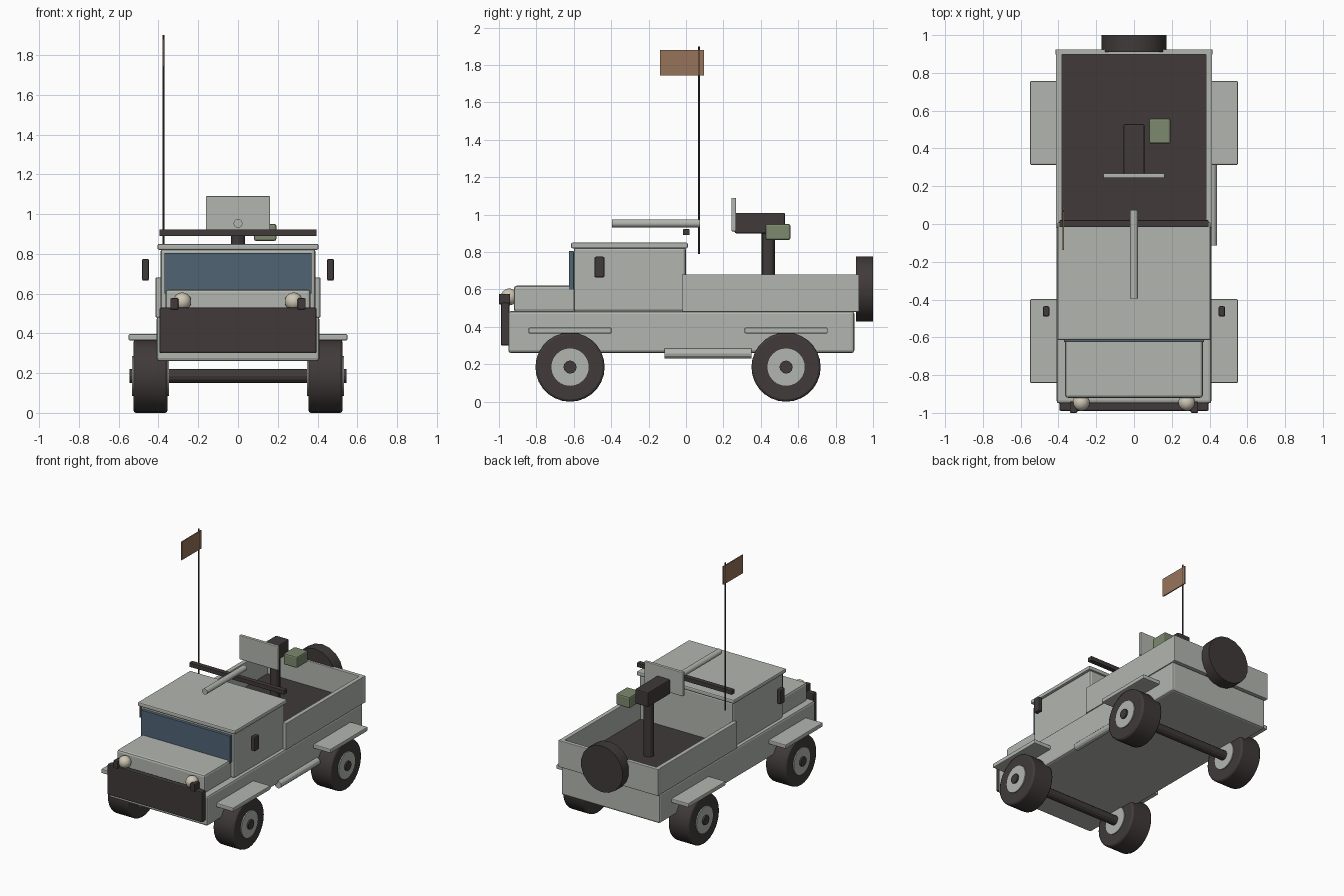
import bpy
from math import pi
from mathutils import Vector

old = bpy.data.objects.get("Cube")
if old:
    bpy.data.objects.remove(old, do_unlink=True)


def material(name, r, g, b):
    m = bpy.data.materials.new(name)
    m.use_nodes = True
    m.diffuse_color = (r, g, b, 1)
    m.node_tree.nodes["Principled BSDF"].inputs["Base Color"].default_value = (r, g, b, 1)
    return m


grey = material("pale grey paint", 0.45, 0.47, 0.43)
dark = material("dark rubber", 0.052, 0.042, 0.042)
blue = material("blue glass", 0.08, 0.125, 0.175)
green = material("olive green", 0.20, 0.25, 0.155)
brown = material("brown cloth", 0.31, 0.175, 0.105)
cream = material("cream lamp", 0.62, 0.57, 0.46)


def finish(name, mat, bevel=0.0):
    ob = bpy.context.object
    ob.name = name
    ob.data.materials.append(mat)
    if bevel:
        mod = ob.modifiers.new("soft edges", "BEVEL")
        mod.width = bevel
        mod.segments = 2
        mod.limit_method = "ANGLE"
    return ob


def box(name, mat, x, y, z, bevel=0.0):
    """Box from (min, max) pairs along each axis."""
    lo, hi = (Vector(c) for c in zip(x, y, z))
    bpy.ops.mesh.primitive_cube_add(size=1, location=(lo + hi) / 2)
    ob = bpy.context.object
    ob.scale = hi - lo
    bpy.ops.object.transform_apply(location=False, rotation=False, scale=True)
    return finish(name, mat, bevel)


def rod(name, mat, start, end, radius, sides=24, bevel=0.0):
    a, b = Vector(start), Vector(end)
    bpy.ops.mesh.primitive_cylinder_add(vertices=sides, radius=radius, depth=(b - a).length,
                                        location=(a + b) / 2)
    ob = bpy.context.object
    ob.rotation_euler = (b - a).to_track_quat("Z", "Y").to_euler()
    bpy.ops.object.shade_smooth_by_angle(angle=pi / 7)
    return finish(name, mat, bevel)


# Body, bonnet, cab and roof
box("lower_body", grey, (-0.41, 0.41), (-0.95, 0.90), (0.26, 0.485), 0.015)
box("bonnet", grey, (-0.365, 0.365), (-0.92, -0.59), (0.48, 0.62), 0.015)
box("cab", grey, (-0.39, 0.39), (-0.60, 0), (0.48, 0.825), 0.015)
box("roof", grey, (-0.405, 0.405), (-0.615, 0.01), (0.82, 0.85), 0.008)
box("windscreen", blue, (-0.37, 0.37), (-0.625, -0.60), (0.60, 0.805), 0.002)
box("front_bumper", dark, (-0.395, 0.395), (-0.99, -0.945), (0.30, 0.53), 0.008)

# Cargo bed
box("bed_floor", dark, (-0.39, 0.39), (0, 0.90), (0.48, 0.495))
box("tailgate", grey, (-0.415, 0.415), (0.895, 0.925), (0.48, 0.68), 0.004)

# Parts repeated on both sides
for side, s in (("left", 1), ("right", -1)):
    def span(a, b):
        return tuple(sorted((s * a, s * b)))

    box(side + "_bed_wall", grey, span(0.38, 0.413), (-0.02, 0.915), (0.48, 0.68), 0.004)
    box(side + "_mirror", dark, span(0.448, 0.482), (-0.49, -0.435), (0.665, 0.775), 0.008)
    box(side + "_lamp_bracket", dark, span(0.30, 0.34), (-1.0, -0.94), (0.52, 0.577), 0.006)
    bpy.ops.mesh.primitive_uv_sphere_add(segments=20, ring_count=12, radius=0.045,
                                         location=(s * 0.28, -0.945, 0.56))
    bpy.ops.object.shade_smooth()
    finish(side + "_headlight", cream)
    for end, y in (("front", -0.62), ("rear", 0.535)):
        part = side + "_" + end
        box(part + "_fender", grey, span(0.37, 0.55), (y - 0.222, y + 0.222), (0.365, 0.396), 0.006)
        rod(part + "_tyre", dark, (s * 0.355, y, 0.185), (s * 0.525, y, 0.185), 0.185, 28, 0.012)
        rod(part + "_hub", grey, (s * 0.348, y, 0.185), (s * 0.533, y, 0.185), 0.10)

# Axles, spare wheel and exhaust
for end, y in (("front", -0.62), ("rear", 0.535)):
    rod(end + "_axle", dark, (-0.545, y, 0.185), (0.545, y, 0.185), 0.035, 12)
rod("spare_wheel", dark, (0, 0.91, 0.603), (0, 1.0, 0.603), 0.174, 18)
rod("exhaust_pipe", grey, (0.413, -0.115, 0.257), (0.413, 0.35, 0.257), 0.027, 12)

# Roll bar and roof gun mount
box("roll_bar", dark, (-0.395, 0.395), (-0.017, 0.02), (0.89, 0.922), 0.003)
rod("gun_post", dark, (0, 0.44, 0.49), (0, 0.44, 0.92), 0.036, 14)
box("gun_body", dark, (-0.055, 0.055), (0.26, 0.53), (0.90, 1.01), 0.008)
box("gun_shield", grey, (-0.162, 0.162), (0.243, 0.268), (0.91, 1.09), 0.005)
rod("gun_barrel", grey, (0, -0.395, 0.953), (0, 0.075, 0.953), 0.022, 14)
box("ammunition_box", green, (0.08, 0.193), (0.425, 0.558), (0.865, 0.95), 0.01)

# Aerial and flag
rod("aerial", dark, (-0.375, 0.07, 0.79), (-0.375, 0.07, 1.90), 0.005, 8)
box("flag", brown, (-0.379, -0.371), (-0.138, 0.095), (1.743, 1.88))
